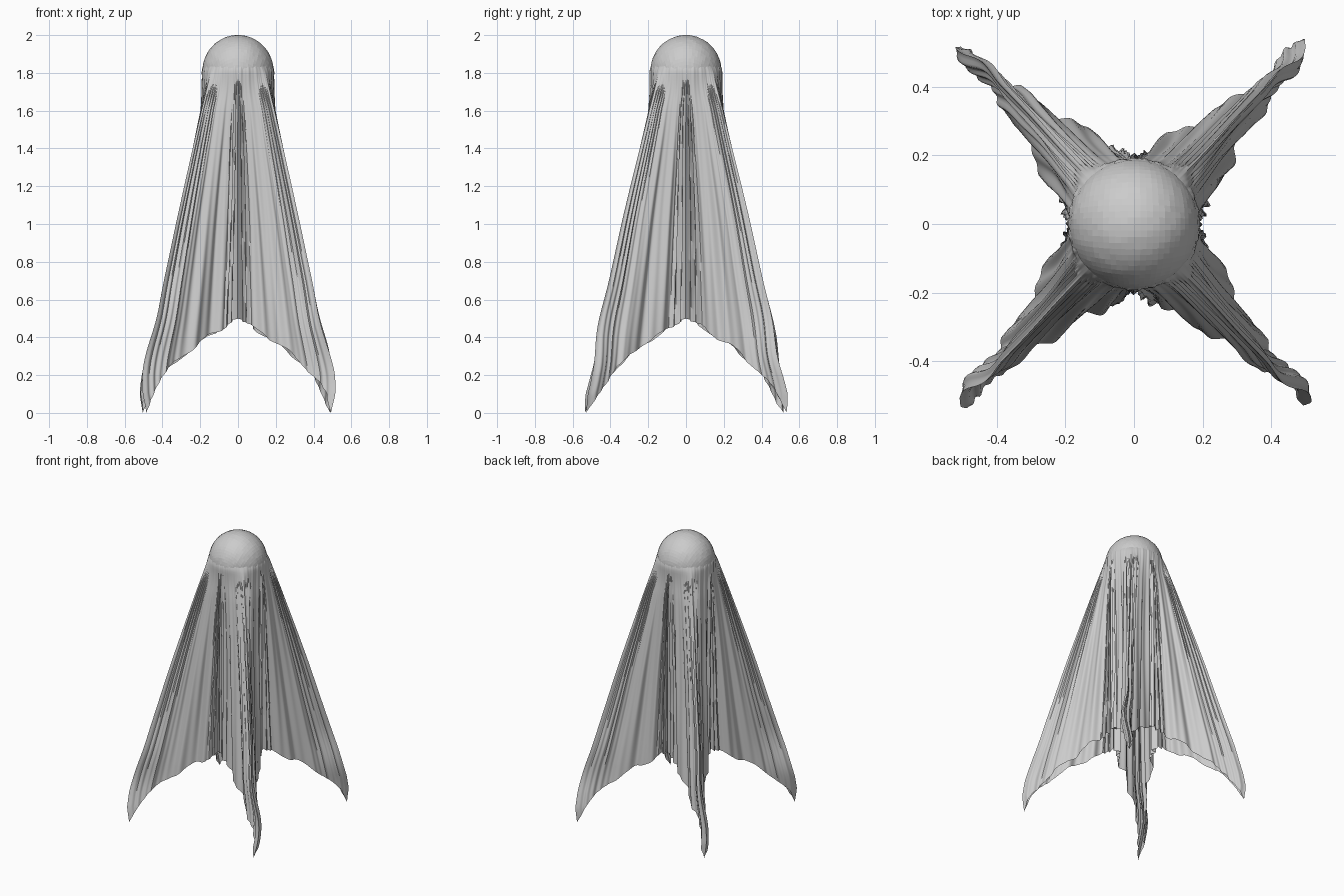
import bpy, bmesh, math, random
from mathutils import Vector

if "Cube" in bpy.data.objects:
    bpy.data.objects.remove(bpy.data.objects["Cube"])

random.seed(4)
HEAD_Z, HEAD_R, RIM_Z = 1.81, 0.188, 1.838
HALF, ROWS = 80, 84          # columns per half panel, rows down the cloth


def smooth(a, b, x):
    t = min(1, max(0, (x - a) / (b - a)))
    return t * t * (3 - 2 * t)


def interp(pts, z):
    for (z0, v0), (z1, v1) in zip(pts, pts[1:]):
        if z >= z1:
            return v0 + (v1 - v0) * (z0 - z) / (z0 - z1)
    return pts[-1][1]


# distance of the four corner ridges from the axis planes, by height
CORNER = [(1.84, .129), (1.82, .138), (1.8, .145), (1.6, .194), (1.4, .24), (1.2, .285),
          (1.0, .329), (.8, .371), (.6, .414), (.4, .458), (.2, .496), (.1, .508), (0, .5)]

# every half panel has its own fold phases; corner tips sway differently
PH = [[random.uniform(0, 6.28) for _ in range(4)] for _ in range(8)]
SWAY = [(.02, 4.0), (-.022, 5.0), (.025, 4.5), (-.018, 5.5)]


def cloth_point(panel, side, q, t):
    """panel 0..3 around the axis, side -1/+1, q: middle->corner, t: rim->hem"""
    ph = PH[panel * 2 + (side > 0)]
    edge = smooth(0, .12, q) * smooth(0, .1, 1 - q)
    hem = .5 - .29 * q - .21 * q ** 4 + .01 * edge * math.sin(17 * q + ph[0])
    z = RIM_Z + (hem - RIM_Z) * t
    c = interp(CORNER, z)
    m = .19 + .006 * smooth(1.8, 1.6, z)
    # round under the head, four pointed star lower down
    a = q * math.pi / 4
    w = smooth(1.83, 1.6, z)
    r = interp([(1.84, .182), (1.815, .192), (0, .193)], z)
    r += (c * math.sqrt(2) - r) * q ** 3
    x = r * math.sin(a) * (1 - w) + c * q * w
    y = r * math.cos(a) * (1 - w) + (m + (c - m) * q) * w
    # hollow the panels towards the corner ridge
    hollow = .06 * q * (1 - q) * w * smooth(1.8, .9, z)
    x += hollow * .55
    y -= hollow * .83
    n = Vector((math.sin(a) * (1 - w) - .45 * w, math.cos(a) * (1 - w) + .85 * w)).normalized()
    # broad drapes, shallow ripples, ridge pleats and the tight gather in the middle
    low = smooth(1.8, .7, z)
    amp = edge * (.12 + .88 * low)
    d = amp * (1 - .6 * q) * .016 * math.sin(6.28 * 3.3 * q + ph[1] + .8 * z)
    d += amp * (1 - .6 * q) * .007 * math.sin(6.28 * 7.3 * q + ph[2] - 1.1 * z)
    d += edge * smooth(1.81, 1.6, z) * smooth(.55, .8, q) * .005 * math.sin(6.28 * 15 * q + ph[3])
    g = 1 - smooth(.04, .21, q)
    drift = .9 * math.sin(5 * z + ph[0]) * smooth(0, .06, q)
    d += g * smooth(1.82, 1.4, z) * .019 * (math.cos(6.28 * 16 * q + drift) - .8)
    x += n.x * d
    y += n.y * d
    # mirror, then turn to this panel
    ang = panel * math.pi / 2
    px = x * side * math.cos(ang) - y * math.sin(ang)
    py = x * side * math.sin(ang) + y * math.cos(ang)
    # loose corner tips swing sideways
    k, f = SWAY[(panel + (0 if side < 0 else 3)) % 4]
    s = k * smooth(.5, 1, q) * smooth(.75, .2, z) * math.sin(f * (z - .75) * 2)
    # a small gap keeps the two layers of each tip apart
    s += side * .01 * smooth(.7, 1, q) * smooth(.6, .2, z) * smooth(0, .05, 1 - q)
    diag = Vector((px, py)).normalized()
    px, py = px - diag.y * s, py + diag.x * s
    return Vector((px, py * (1 + .04 * smooth(1.8, 1.0, z)), z))


def build_cloth():
    bm = bmesh.new()
    cols = []
    for panel in range(4):
        cols += [(panel, 1, 1 - i / HALF) for i in range(HALF)]   # corner to middle
        cols += [(panel, -1, i / HALF) for i in range(HALF)]      # middle to corner
    grid = [[bm.verts.new(cloth_point(p, s, q, j / ROWS)) for p, s, q in cols]
            for j in range(ROWS + 1)]
    n = len(cols)
    for j in range(ROWS):
        for i in range(n):
            k = (i + 1) % n
            bm.faces.new((grid[j][i], grid[j + 1][i], grid[j + 1][k], grid[j][k]))
    return bm


def build_head():
    """woven square grid wrapped over a ball, faceted"""
    bm = bmesh.new()
    bmesh.ops.create_grid(bm, x_segments=36, y_segments=36, size=.34)
    limit = math.pi / 2 * HEAD_R + .004
    bmesh.ops.delete(bm, geom=[v for v in bm.verts if v.co.length > limit], context='VERTS')
    for v in bm.verts:
        s, a = v.co.length, math.atan2(v.co.y, v.co.x)
        th = s / HEAD_R
        rr = HEAD_R + random.uniform(-.0008, .0008)
        v.co = (rr * math.sin(th) * math.cos(a), rr * math.sin(th) * math.sin(a),
                HEAD_Z + (rr + .002) * math.cos(th))
    return bm


def to_object(bm, name):
    bmesh.ops.recalc_face_normals(bm, faces=bm.faces)
    me = bpy.data.meshes.new(name)
    bm.to_mesh(me)
    bm.free()
    ob = bpy.data.objects.new(name, me)
    bpy.context.collection.objects.link(ob)
    return ob


# faceted top of the sheet over the head
to_object(build_head(), "sheet_head")

# hanging pleated sheet with four pointed corners
cloth = to_object(build_cloth(), "sheet_drape")
bpy.context.view_layer.objects.active = cloth
cloth.select_set(True)
bpy.ops.object.shade_smooth_by_angle(angle=math.radians(50))
